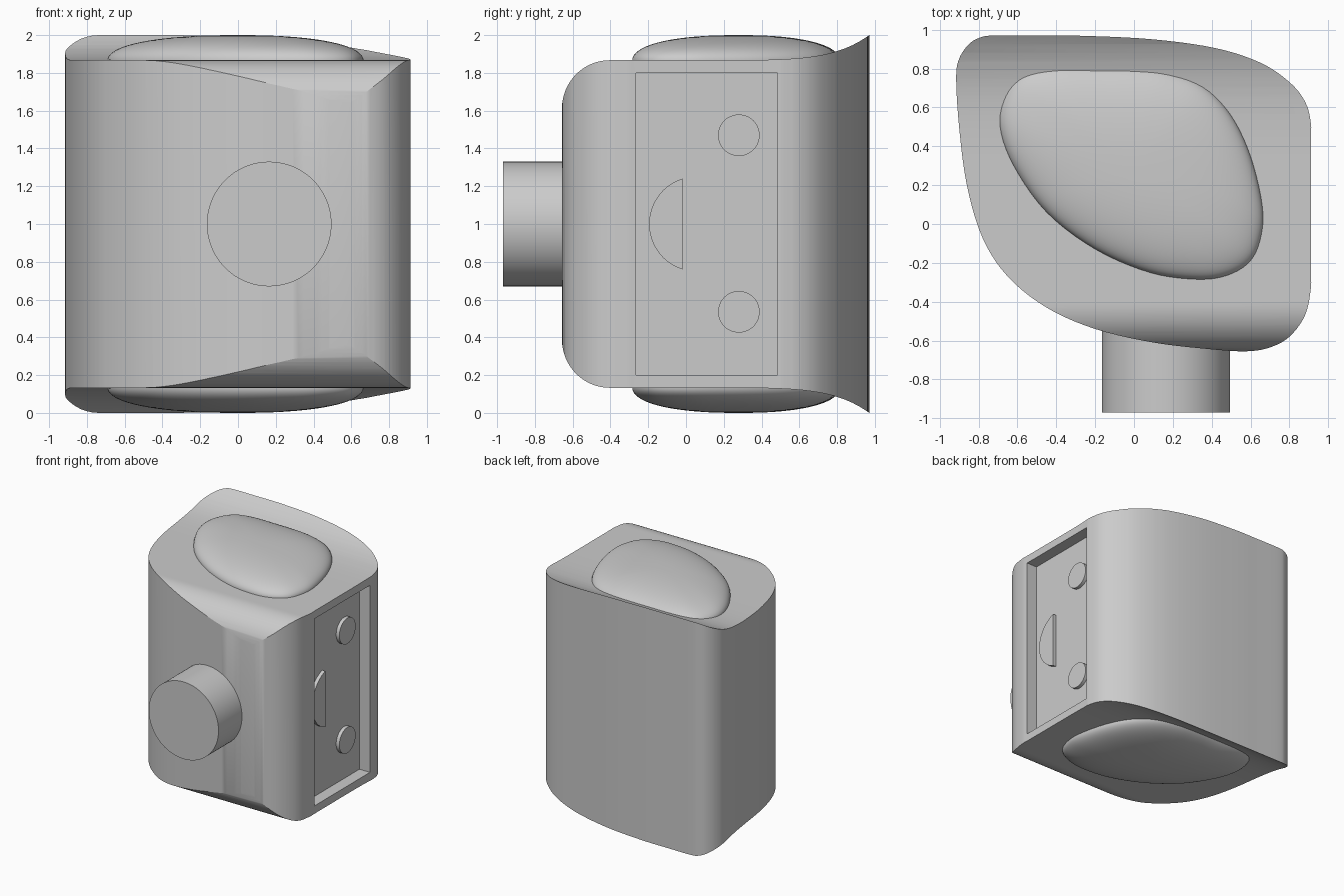
import bpy, bmesh, math
from mathutils import Vector

cube = bpy.data.objects.get("Cube")
if cube:
    bpy.data.objects.remove(cube, do_unlink=True)

grey = bpy.data.materials.new("plain grey")
grey.use_nodes = True
grey.diffuse_color = (0.6, 0.6, 0.6, 1)
grey.node_tree.nodes["Principled BSDF"].inputs["Base Color"].default_value = (0.6, 0.6, 0.6, 1)


def smooth_loop(points, steps=5):
    """Closed Catmull-Rom curve through the points."""
    pts = [Vector(p) for p in points]
    count = len(pts)
    out = []
    for i in range(count):
        a, b, c, d = (pts[(i + k - 1) % count] for k in range(4))
        for s in range(steps):
            t = s / steps
            out.append(0.5 * (2 * b + (c - a) * t + (2 * a - 5 * b + 4 * c - d) * t * t
                              + (3 * b - a - 3 * c + d) * t ** 3))
    return out


def loft(name, rings):
    """Closed solid through a list of equal-length rings."""
    bm = bmesh.new()
    loops = [[bm.verts.new(p) for p in ring] for ring in rings]
    for low, high in zip(loops, loops[1:]):
        for i in range(len(low)):
            bm.faces.new((low[i - 1], low[i], high[i], high[i - 1]))
    bm.faces.new(loops[0])
    bm.faces.new(loops[-1])
    bmesh.ops.recalc_face_normals(bm, faces=bm.faces)
    mesh = bpy.data.meshes.new(name)
    bm.to_mesh(mesh)
    bm.free()
    mesh.materials.append(grey)
    obj = bpy.data.objects.new(name, mesh)
    bpy.context.collection.objects.link(obj)
    return obj


def prism_along_x(name, outline, start, end):
    return loft(name, [[(x, y, z) for y, z in outline] for x in (start, end)])


def activate(obj):
    bpy.ops.object.select_all(action="DESELECT")
    obj.select_set(True)
    bpy.context.view_layer.objects.active = obj


def carve(obj, tool, operation):
    activate(obj)
    mod = obj.modifiers.new(operation.lower(), "BOOLEAN")
    mod.operation, mod.object, mod.solver = operation, tool, "EXACT"
    bpy.ops.object.modifier_apply(modifier=mod.name)
    bpy.data.objects.remove(tool, do_unlink=True)


def soften(obj, degrees=30):
    activate(obj)
    bpy.ops.object.shade_smooth_by_angle(angle=math.radians(degrees))


def cylinder(name, radius, depth, location, rotation, sides=64):
    bpy.ops.mesh.primitive_cylinder_add(vertices=sides, radius=radius, depth=depth,
                                        location=location, rotation=rotation)
    obj = bpy.context.object
    obj.name = name
    obj.data.materials.append(grey)
    soften(obj)
    return obj


# Body: rounded footprint, extruded upward
footprint = smooth_loop([
    (-.72, .97), (-.5, .97), (-.25, .968), (.1, .95), (.42, .905), (.65, .83), (.8, .73),
    (.88, .63), (.91, .52), (.91, .4), (.91, -.2), (.91, -.33), (.88, -.47), (.8, -.58),
    (.7, -.635), (.58, -.655), (.4, -.645), (.1, -.61), (-.2, -.54), (-.45, -.43),
    (-.65, -.27), (-.78, -.07), (-.86, .2), (-.9, .5), (-.915, .75), (-.9, .85),
    (-.85, .925), (-.79, .96)])
body = loft("body", [[(p.x, p.y, z) for p in footprint] for z in (-.2, 2.2)])

# Side profile: rounded front edge, level top, flared rear rim, mirrored below
upper = []
for i in range(17):
    a = math.pi / 2 * i / 16
    upper.append((-.405 - .252 * math.cos(a), 1.61 + .257 * math.sin(a)))
for i in range(29):
    t = i / 26
    upper.append((-.2 + 1.17 * t, 1.867 + .133 * t ** 6.5))
profile = upper + [(y, 2 - z) for y, z in reversed(upper)]
carve(body, prism_along_x("profile_tool", profile, -1.2, 1.2), "INTERSECT")

# Rectangular pocket in the side
floor_x = .81
pocket = [(-.265, .2), (.485, .2), (.485, 1.8), (-.265, 1.8)]
carve(body, prism_along_x("pocket_tool", pocket, floor_x, 1.2), "DIFFERENCE")
soften(body, 25)

# Raised details on the pocket floor
for name, z in (("upper_stud", 1.47), ("lower_stud", .535)):
    cylinder(name, .11, .06, (floor_x, .28, z), (0, math.pi / 2, 0), 48)
half_angle = math.asin(.24 / .252)
arc = []
for i in range(33):
    a = half_angle * (i / 16 - 1)
    arc.append((.057 - .252 * math.cos(a), 1 + .252 * math.sin(a)))
soften(prism_along_x("half_round_latch", arc, floor_x - .03, floor_x + .03))

# Front knob
cylinder("front_knob", .33, .6, (.165, -.67, 1), (math.pi / 2, 0, 0), 96)

# Pillow-shaped domes on top and bottom
pad = smooth_loop([
    (-.69, .5), (-.665, .66), (-.58, .77), (-.42, .812), (-.2, .812), (0, .808), (.18, .785),
    (.36, .71), (.5, .56), (.6, .35), (.66, .1), (.655, -.06), (.6, -.19), (.48, -.265),
    (.32, -.285), (.08, -.25), (-.2, -.13), (-.45, .06), (-.62, .3)])
centre = Vector((0, .28))
for name, side in (("top_pad", 1), ("bottom_pad", -1)):
    rings = [[(p.x, p.y, 1 + side * .8) for p in pad]]
    for i in range(20):
        a = math.pi / 2 * i / 20
        scale = math.cos(a) ** .87
        z = 1 + side * (.86 + .14 * math.sin(a) ** .87)
        rings.append([(*(centre + (p - centre) * scale), z) for p in pad])
    soften(loft(name, rings), 40)
